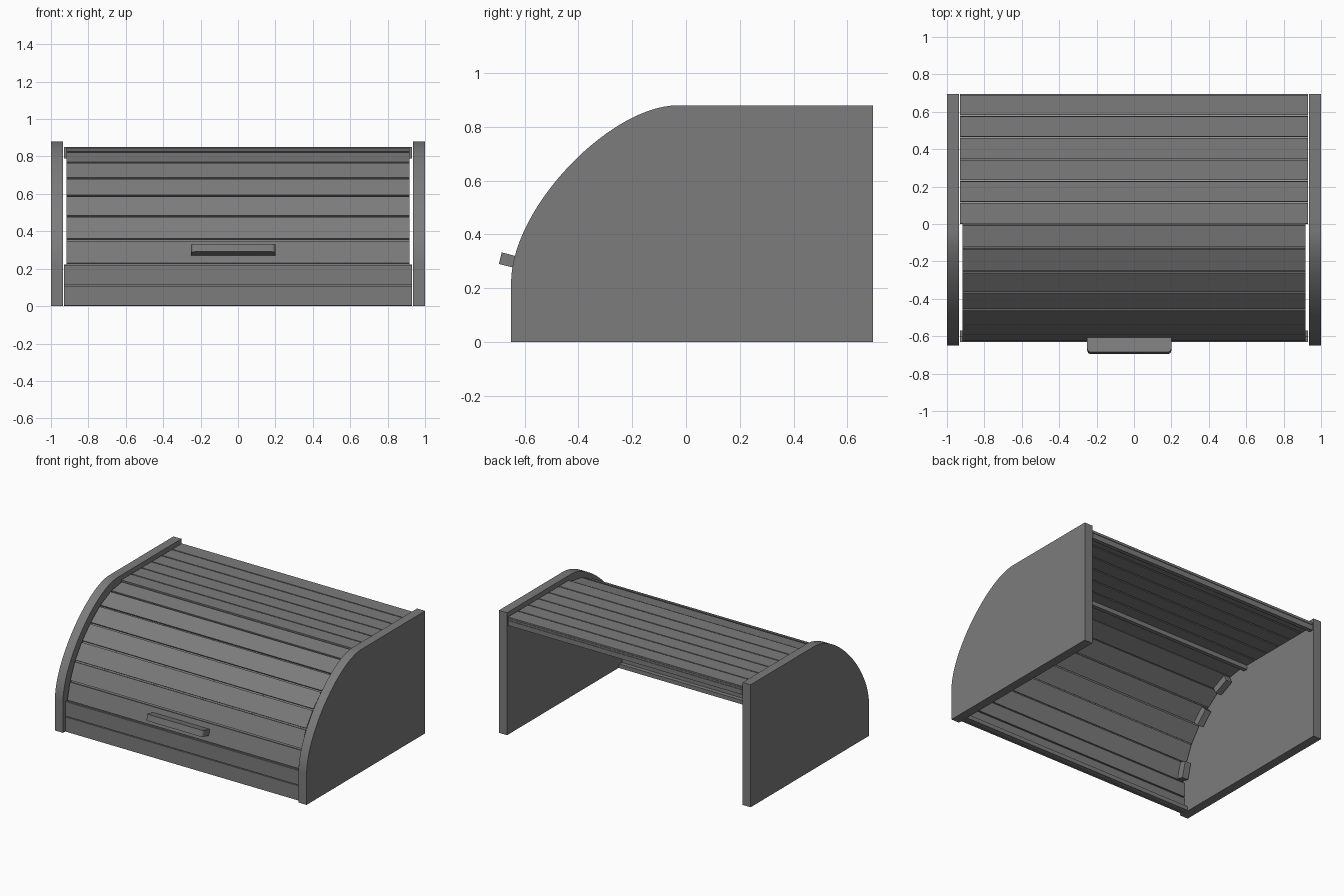
import bpy, bmesh, math
from mathutils import Vector, Matrix

if "Cube" in bpy.data.objects:
    bpy.data.objects.remove(bpy.data.objects["Cube"])

grey = bpy.data.materials.new("plain grey")
grey.diffuse_color = (0.2, 0.2, 0.2, 1)
grey.use_nodes = True
grey.node_tree.nodes["Principled BSDF"].inputs["Base Color"].default_value = grey.diffuse_color


def extrude_profile(name, pts, x0, x1):
    """Extrude a closed (y, z) profile along x from x0 to x1."""
    bm = bmesh.new()
    a = [bm.verts.new((x0, y, z)) for y, z in pts]
    b = [bm.verts.new((x1, y, z)) for y, z in pts]
    bm.faces.new(a)
    bm.faces.new(b[::-1])
    n = len(pts)
    for i in range(n):
        bm.faces.new((a[i], b[i], b[(i + 1) % n], a[(i + 1) % n]))
    bmesh.ops.recalc_face_normals(bm, faces=bm.faces)
    me = bpy.data.meshes.new(name)
    bm.to_mesh(me)
    bm.free()
    me.materials.append(grey)
    ob = bpy.data.objects.new(name, me)
    bpy.context.collection.objects.link(ob)
    bpy.context.view_layer.objects.active = ob
    ob.select_set(True)
    bpy.ops.object.shade_smooth_by_angle(angle=math.radians(25))
    ob.select_set(False)
    return ob


def frame(p, q):
    """Along and inward directions of a slat from p to q (y, z)."""
    d = (Vector(q) - Vector(p)).normalized()
    return d, Vector((d.y, -d.x))


def slat(name, p, q, thick, half, outer=0.006, inner=0.006):
    """Board with outer face from p to q, rabbeted on both faces around a tongue."""
    d, n = frame(p, q)
    length = (Vector(q) - Vector(p)).length
    k, e = 0.01, 0.0005
    m = thick * 0.65
    half_prof = [(outer, 0), (outer, k), (e, k), (e, m), (inner, m), (inner, thick)]
    local = half_prof + [(length - u, v) for u, v in reversed(half_prof)]
    extrude_profile(name, [Vector(p) + d * u + n * v for u, v in local], -half, half)


def rail(name, y0, y1, z0, z1):
    extrude_profile(name, [(y0, z0), (y1, z0), (y1, z1), (y0, z1)], -0.93, 0.93)


# Side panels: flat back and top, curved front
P = [Vector(v) for v in ((-0.65, 0.22), (-0.65, 0.50), (-0.28, 0.88), (-0.03, 0.88))]
profile = [(0.695, 0), (0.695, 0.88)]
N = 28
for i in range(N, -1, -1):
    t = i / N
    s = 1 - t
    c = P[0] * s**3 + P[1] * 3 * s * s * t + P[2] * 3 * s * t * t + P[3] * t**3
    profile.append((c.x, c.y))
profile.append((-0.65, 0))
extrude_profile("left_side_panel", profile, -1.0, -0.936)
extrude_profile("right_side_panel", profile, 0.936, 1.0)

# Fixed top boards with a deeper rail at front and back
w = 0.695 / 6
for i in range(6):
    slat(f"top_board_{i + 1}", (i * w, 0.85), ((i + 1) * w, 0.85), 0.03, 0.93, 0.004, 0.005)
rail("top_front_rail", 0.001, 0.03, 0.79, 0.825)
rail("top_back_rail", 0.665, 0.694, 0.79, 0.825)

# Fixed lower front boards with a deeper rail at the bottom
for i in range(2):
    slat(f"front_board_{i + 1}", (-0.63, i * 0.111), (-0.63, (i + 1) * 0.111), 0.03, 0.93, 0.003, 0.005)
rail("front_bottom_rail", -0.605, -0.57, 0.001, 0.03)

# Roll door slats following the curve
door = [(-0.628, 0.225), (-0.595, 0.355), (-0.54, 0.48), (-0.46, 0.59),
        (-0.365, 0.685), (-0.256, 0.768), (-0.13, 0.825), (-0.002, 0.845)]
for i in range(7):
    slat(f"door_slat_{i + 1}", door[i], door[i + 1], 0.03, 0.918)

# Runner blocks behind the ends of some door slats
for i in (0, 3, 5):
    p, q = Vector(door[i]), Vector(door[i + 1])
    d, n = frame(p, q)
    block = [p + d * 0.01 + n * 0.025, q - d * 0.01 + n * 0.025,
             q - d * 0.01 + n * 0.08, p + d * 0.01 + n * 0.08]
    extrude_profile(f"left_runner_{i + 1}", block, -0.917, -0.87)
    extrude_profile(f"right_runner_{i + 1}", block, 0.87, 0.917)

# Handle on the lowest door slat, outer corners rounded in plan
r = 0.02
outline = [(-0.225, -0.09), (0.225, -0.09)]
for sx, angles in ((1, (0, 22.5, 45, 67.5, 90)), (-1, (90, 112.5, 135, 157.5, 180))):
    for a in angles:
        a = math.radians(a)
        outline.append((sx * (0.225 - r) + r * math.cos(a), -r + r * math.sin(a)))
handle = extrude_profile("door_handle", outline, -0.022, 0.022)
handle.matrix_world = Matrix(((0, -1, 0, -0.025), (0.25, 0, -0.968, -0.69),
                              (0.968, 0, 0.25, 0.312), (0, 0, 0, 1)))
